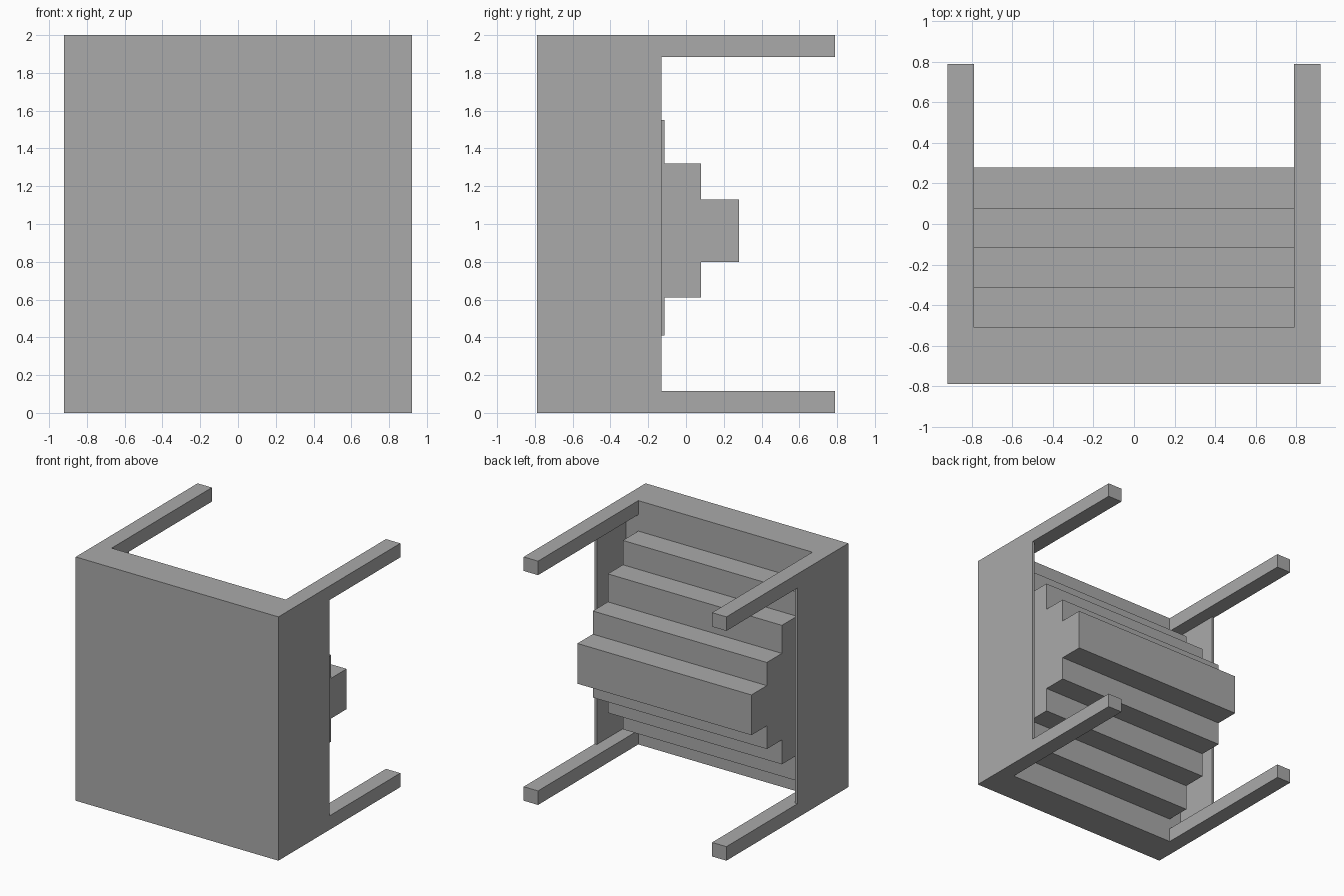
import bpy
import bmesh

default = bpy.data.objects.get("Cube")
if default:
    bpy.data.objects.remove(default, do_unlink=True)

grey = bpy.data.materials.new("plain grey")
grey.use_nodes = True
colour = (0.4, 0.4, 0.4, 1)
grey.diffuse_color = colour
grey.node_tree.nodes["Principled BSDF"].inputs["Base Color"].default_value = colour

HALF_W, FRONT, BACK, TOP = 0.92, -0.79, 0.79, 2.0
WALL_BACK, PANEL_BACK = -0.51, -0.13
INNER, RAIL, SKIN = 0.79, 0.115, 0.02


def finish(name, bm):
    bmesh.ops.recalc_face_normals(bm, faces=bm.faces)
    mesh = bpy.data.meshes.new(name)
    bm.to_mesh(mesh)
    bm.free()
    mesh.materials.append(grey)
    obj = bpy.data.objects.new(name, mesh)
    bpy.context.collection.objects.link(obj)
    return obj


def box(name, x, y, z):
    bm = bmesh.new()
    bmesh.ops.create_cube(bm, size=1)
    for v in bm.verts:
        v.co = [lo + (c + 0.5) * (hi - lo) for c, (lo, hi) in zip(v.co, (x, y, z))]
    return finish(name, bm)


# Thick front wall
box("front_wall", (-HALF_W, HALF_W), (FRONT, WALL_BACK), (0, TOP))

# Thin side panels and the four arms reaching back
for side, s in (("left", 1), ("right", -1)):
    panel_x = sorted((s * (HALF_W - SKIN), s * HALF_W))
    arm_x = sorted((s * INNER, s * HALF_W))
    box(side + "_panel", panel_x, (WALL_BACK, PANEL_BACK), (RAIL, TOP - RAIL))
    box(side + "_upper_arm", arm_x, (WALL_BACK, BACK), (TOP - RAIL, TOP))
    box(side + "_lower_arm", arm_x, (WALL_BACK, BACK), (0, RAIL))

# Stepped block: (bottom, top, back) of each tier, extruded across the width
tiers = [(0.20, 1.75, -0.31), (0.41, 1.55, -0.115), (0.61, 1.32, 0.08), (0.80, 1.13, 0.28)]
lower, upper, y = [], [], WALL_BACK
for bottom, top, back in tiers:
    lower += [(y, bottom), (back, bottom)]
    upper += [(y, top), (back, top)]
    y = back
profile = lower + upper[::-1]

bm = bmesh.new()
end = bm.faces.new([bm.verts.new((-INNER, py, pz)) for py, pz in profile])
result = bmesh.ops.extrude_face_region(bm, geom=[end], use_keep_orig=True)
moved = [g for g in result["geom"] if isinstance(g, bmesh.types.BMVert)]
bmesh.ops.translate(bm, verts=moved, vec=(2 * INNER, 0, 0))
finish("stepped_block", bm)
